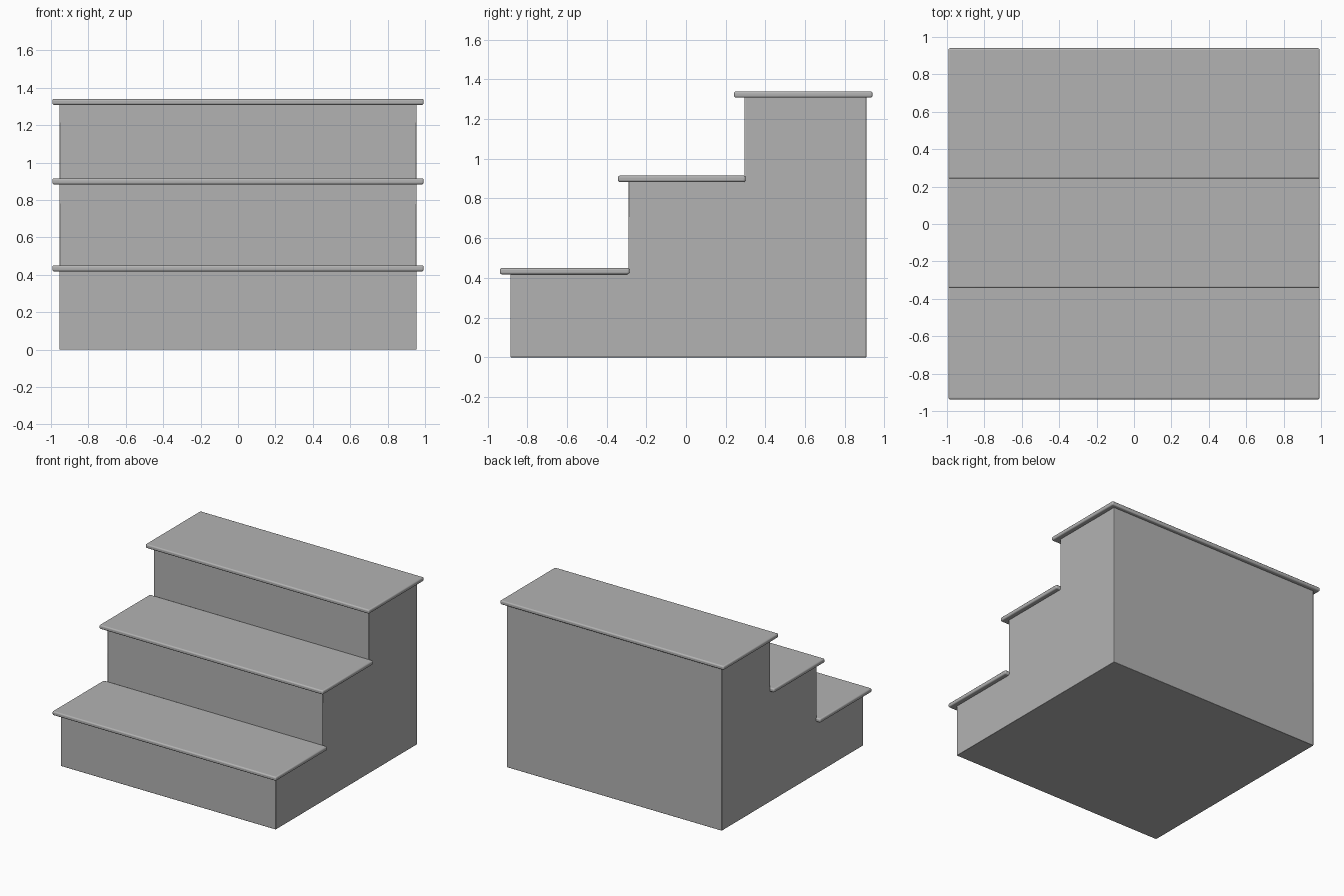
import bpy
import bmesh
import math

cube = bpy.data.objects.get("Cube")
if cube:
    bpy.data.objects.remove(cube, do_unlink=True)

# Single plain grey
grey = bpy.data.materials.new("plain_grey")
grey.use_nodes = True
colour = (0.45, 0.45, 0.45, 1)
grey.diffuse_color = colour
grey.node_tree.nodes["Principled BSDF"].inputs["Base Color"].default_value = colour


def extrude_profile(name, profile, half_width, bevel):
    """Extrude a (y, z) side profile symmetrically along x."""
    bm = bmesh.new()
    face = bm.faces.new([bm.verts.new((-half_width, y, z)) for y, z in profile])
    moved = bmesh.ops.extrude_face_region(bm, geom=[face])["geom"]
    verts = [v for v in moved if isinstance(v, bmesh.types.BMVert)]
    bmesh.ops.translate(bm, verts=verts, vec=(2 * half_width, 0, 0))
    bmesh.ops.recalc_face_normals(bm, faces=bm.faces)
    mesh = bpy.data.meshes.new(name)
    bm.to_mesh(mesh)
    bm.free()
    mesh.materials.append(grey)
    obj = bpy.data.objects.new(name, mesh)
    bpy.context.collection.objects.link(obj)
    mod = obj.modifiers.new("soft_edges", "BEVEL")
    mod.width = bevel
    mod.segments = 3
    mod.limit_method = "ANGLE"
    bpy.ops.object.select_all(action="DESELECT")
    obj.select_set(True)
    bpy.context.view_layer.objects.active = obj
    bpy.ops.object.shade_smooth_by_angle(angle=math.radians(35))
    return obj


# Each step: riser y, tread back y, tread top z
steps = {
    "lower": (-0.885, -0.285, 0.45),
    "middle": (-0.29, 0.30, 0.915),
    "upper": (0.295, 0.94, 1.34),
}
thickness = 0.032
back = 0.91

# Solid stepped body
outline = [(back, 0), (-0.885, 0)]
risers = [s[0] for s in steps.values()] + [back]
for i, (riser, _, top) in enumerate(steps.values()):
    z = top - thickness / 2
    outline += [(riser, z), (risers[i + 1], z)]
extrude_profile("stair_body", outline, 0.955, 0.004)

# Overhanging treads with rounded rims
for name, (riser, rear, top) in steps.items():
    nose, low = riser - 0.053, top - thickness
    extrude_profile(name + "_tread",
                    [(nose, low), (rear, low), (rear, top), (nose, top)],
                    0.993, 0.010)
